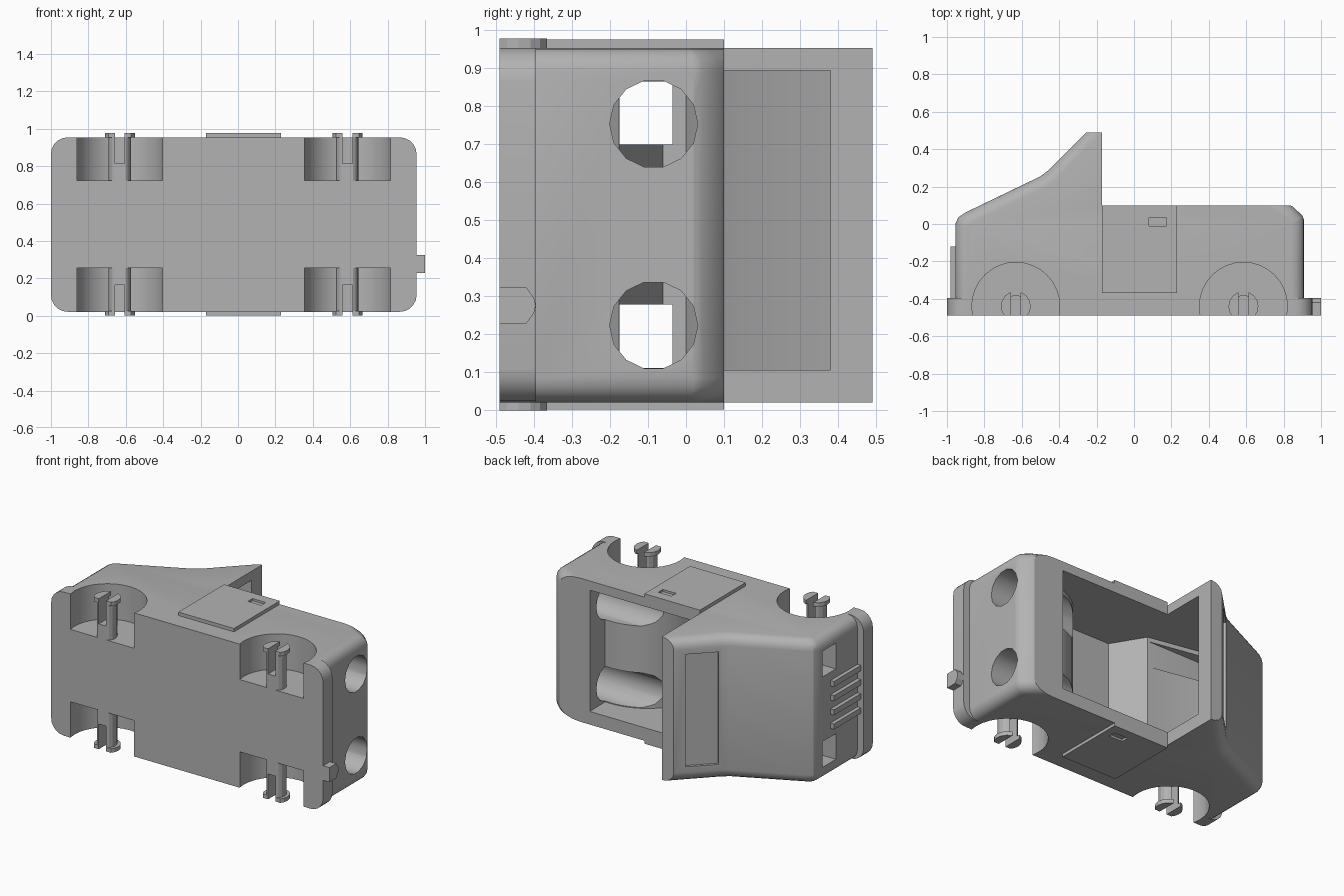
import bpy, bmesh
from math import sin, cos, pi, radians
from mathutils import Matrix

if "Cube" in bpy.data.objects:
    bpy.data.objects.remove(bpy.data.objects["Cube"])

grey = bpy.data.materials.new("plain_grey")
grey.use_nodes = True
grey.diffuse_color = (0.45, 0.45, 0.45, 1)
grey.node_tree.nodes["Principled BSDF"].inputs["Base Color"].default_value = (0.45, 0.45, 0.45, 1)

MID = 0.495                       # middle of the truck's width
WHEELS = (-0.632, 0.585)          # axle positions
AXLE_Y = -0.44


def finish(name, bm):
    bmesh.ops.recalc_face_normals(bm, faces=bm.faces)
    mesh = bpy.data.meshes.new(name)
    bm.to_mesh(mesh)
    bm.free()
    mesh.materials.append(grey)
    ob = bpy.data.objects.new(name, mesh)
    bpy.context.collection.objects.link(ob)
    return ob


def prism_bm(pts, lo, hi, place=lambda a, b, c: (a, b, c)):
    """Extrude a 2D outline from lo to hi."""
    bm = bmesh.new()
    low = [bm.verts.new(place(a, b, lo)) for a, b in pts]
    top = [bm.verts.new(place(a, b, hi)) for a, b in pts]
    bm.faces.new(low)
    bm.faces.new(top)
    n = len(pts)
    for i in range(n):
        j = (i + 1) % n
        bm.faces.new((low[i], low[j], top[j], top[i]))
    bmesh.ops.recalc_face_normals(bm, faces=bm.faces)
    return bm


def prism(name, pts, lo, hi, place=lambda a, b, c: (a, b, c)):
    return finish(name, prism_bm(pts, lo, hi, place))


def along_x(a, b, c):
    return (c, a, b)


def box(name, x, y, z):
    return prism(name, [(x[0], y[0]), (x[1], y[0]), (x[1], y[1]), (x[0], y[1])], *z)


def arc(cx, cy, r, start, end, n):
    steps = [radians(start + (end - start) * i / n) for i in range(n + 1)]
    return [(cx + r * cos(t), cy + r * sin(t)) for t in steps]


def circle(cx, cy, r, n):
    return arc(cx, cy, r, 0, 360, n)[:-1]


def boolean(ob, tool, operation="DIFFERENCE"):
    mod = ob.modifiers.new("cut", "BOOLEAN")
    mod.operation, mod.object, mod.solver = operation, tool, "EXACT"
    bpy.context.view_layer.objects.active = ob
    bpy.ops.object.modifier_apply(modifier=mod.name)
    bpy.data.objects.remove(tool)


def both_sides(lo, hi):
    """A width range and its mirror image."""
    return ((lo, hi), (2 * MID - hi, 2 * MID - lo))


# Outer body: side outline with softened nose and tail edges
outline = [(-0.955, -0.45), (-0.955, 0), (-0.94, 0.035), (-0.9, 0.062), (-0.5, 0.255),
           (-0.46, 0.285), (-0.255, 0.49), (-0.17, 0.49), (-0.17, 0.1), (0.835, 0.1),
           (0.85, 0.092), (0.9, 0.045), (0.91, 0.02), (0.91, -0.45)]
bm = prism_bm(outline, 0.027, 0.96)
soft = []
for e in bm.edges:
    caps = [f for f in e.link_faces if abs(f.normal.z) > 0.9]
    sides = [f for f in e.link_faces if abs(f.normal.z) < 0.1]
    if caps and sides:
        nx, x = sides[0].normal.x, sides[0].calc_center_median().x
        if nx < -0.3 or (nx > 0.3 and x > 0.5):
            soft.append(e)
bmesh.ops.bevel(bm, geom=soft, offset=0.065, segments=4, profile=0.5, affect="EDGES")
body = finish("body", bm)

# Bumper skirt with rounded corners
R = 0.09
corners = [(0.955 - R, 0.96 - R, 0), (-1 + R, 0.96 - R, 90),
           (-1 + R, 0.027 + R, 180), (0.955 - R, 0.027 + R, 270)]
skirt_pts = [p for cx, cz, a in corners for p in arc(cx, cz, R, a, a + 90, 5)]
skirt = prism("skirt", skirt_pts, -0.49, -0.395, lambda a, b, c: (a, c, b))
boolean(body, skirt, "UNION")

# Hollow cargo bed running forward into the cab
hollow = [(0.62, 0.2)] + arc(WHEELS[1], AXLE_Y, 0.38, 84, 171, 10) + [
    (-0.126, -0.38), (-0.25, -0.176), (-0.6, -0.108), (-0.85, -0.06), (-0.85, 0),
    (-0.5, 0.14), (-0.27, 0.38), (-0.1, 0.38), (-0.1, 0.2)]
boolean(body, prism("hollow", hollow, 0.112, 0.9))

# Wheel arches
for x in WHEELS:
    for lo, hi in both_sides(0.73, 1.1):
        boolean(body, prism("arch", circle(x, AXLE_Y, 0.235, 32), lo, hi))

# Round tail lamp holes and square headlamp holes
for z in (0.23, 0.76):
    boolean(body, prism("tail_hole", circle(-0.085, z, 0.116, 14), 0.2, 1.1, along_x))
for lo, hi in both_sides(0.705, 0.872):
    boolean(body, box("headlamp_hole", (-1.1, -0.24), (-0.175, -0.035), (lo, hi)))

# Shallow windscreen recess, laid along the slope
ax, ay, bx, by = -0.305, 0.44, -0.445, 0.3
d = 0.012
screen = [(ax + d, ay - d), (bx + d, by - d), (bx - 0.05, by + 0.05), (ax - 0.05, ay + 0.05)]
boolean(body, prism("screen_cut", screen, 0.13, 0.86))

# Doors with handle recesses
for side, (lo, hi) in zip(("upper", "lower"), both_sides(0.95, 0.982)):
    door = box(side + "_door", (-0.17, 0.23), (-0.37, 0.1), (lo, hi))
    outer = (0.968, 1.1) if hi > MID else (-0.1, 0.022)
    boolean(door, box("handle_cut", (0.08, 0.175), (-0.012, 0.035), outer))

# Grille bars
for i in range(4):
    z = MID + (i - 1.5) * 0.092
    box("grille_bar_%d" % (i + 1), (-0.98, -0.945), (-0.4, -0.12), (z - 0.018, z + 0.018))

# Tow hitch
hitch = [(-0.49, 0.235), (-0.42, 0.235), (-0.4, 0.262), (-0.395, 0.282),
         (-0.4, 0.302), (-0.42, 0.33), (-0.49, 0.33)]
prism("tow_hitch", hitch, 0.94, 1.0, along_x)

# Split axle pegs: shaft, flanged tip, slot, flat underside
for i, x in enumerate(WHEELS):
    for side in (1, -1):
        peg = prism("axle_peg_%d_%s" % (i + 1, "upper" if side > 0 else "lower"),
                    circle(x, AXLE_Y, 0.06, 16), 0.71, 0.97)
        boolean(peg, prism("tip", circle(x, AXLE_Y, 0.08, 16), 0.958, 0.984), "UNION")
        boolean(peg, box("slot", (x - 0.026, x + 0.026), (-0.6, -0.3), (0.82, 1.1)))
        boolean(peg, box("flat", (x - 0.2, x + 0.2), (-0.7, -0.49), (0.6, 1.1)))
        if side < 0:
            peg.data.transform(Matrix.Translation((0, 0, 2 * MID)) @ Matrix.Scale(-1, 4, (0, 0, 1)))
            peg.data.flip_normals()

# Smooth the rounded edges of the body only
bpy.ops.object.select_all(action="DESELECT")
body.select_set(True)
bpy.context.view_layer.objects.active = body
bpy.ops.object.shade_smooth_by_angle(angle=radians(28))

# Rest the model on the ground
for ob in bpy.context.scene.objects:
    if ob.type == "MESH":
        ob.data.transform(Matrix.Translation((0, 0, -0.006)))
